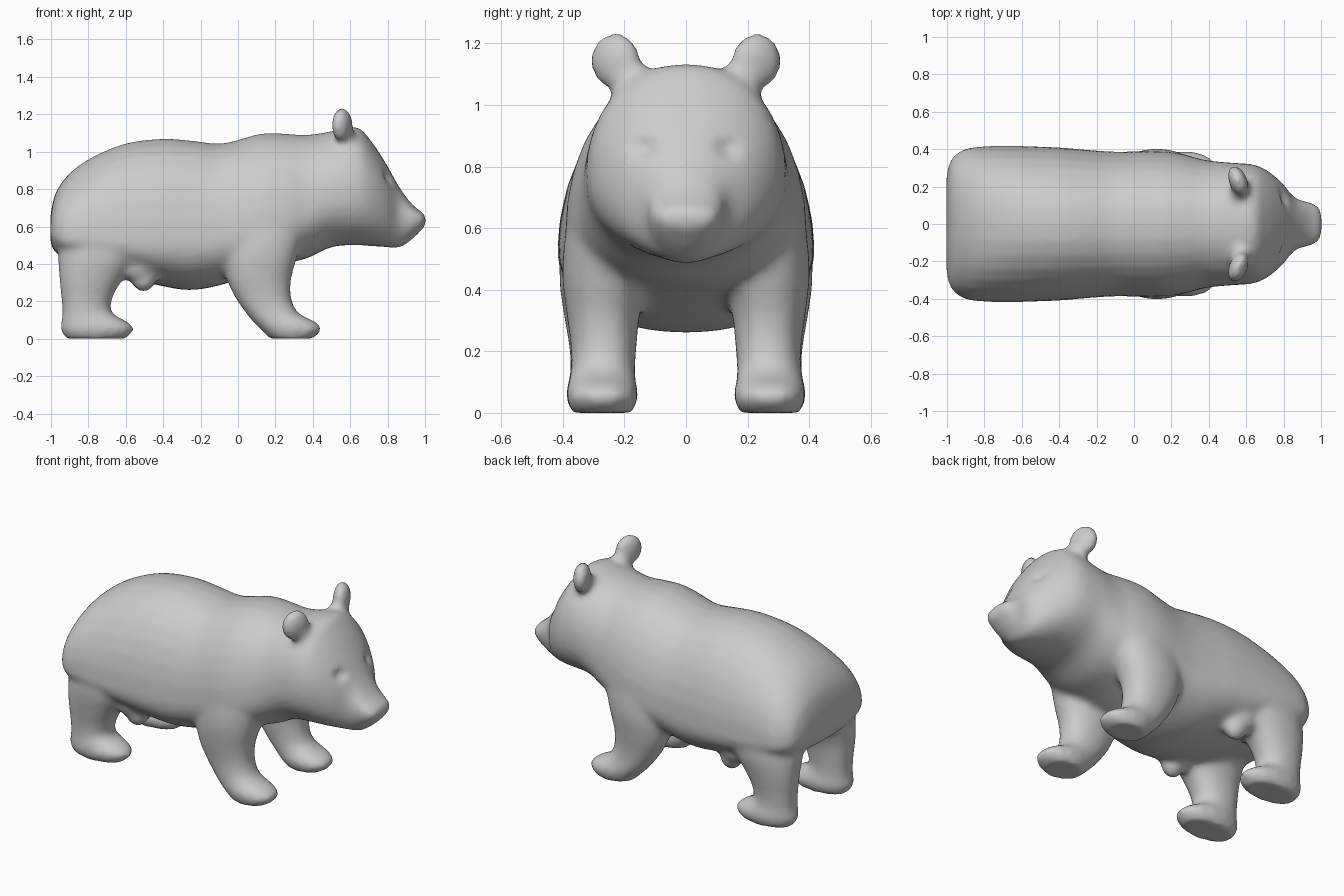
import bpy, bmesh, math
from mathutils import Matrix, Vector

if "Cube" in bpy.data.objects:
    bpy.data.objects.remove(bpy.data.objects["Cube"])

SIDES = 32
STEPS = 4


def spow(v, e):
    return math.copysign(abs(v) ** e, v)


def smooth_rows(rows):
    """Catmull-Rom interpolation between cross-section rows."""
    out = []
    for i in range(len(rows) - 1):
        p = [rows[max(i - 1, 0)], rows[i], rows[i + 1], rows[min(i + 2, len(rows) - 1)]]
        for k in range(STEPS):
            t = k / STEPS
            out.append([0.5 * (2 * b + (c - a) * t + (2 * a - 5 * b + 4 * c - d) * t * t
                               + (3 * b - a - 3 * c + d) * t ** 3) for a, b, c, d in zip(*p)])
    return out + [list(rows[-1])]


def loft(bm, rows, ring):
    """Skin a closed tube through the rings made from each row."""
    rings = []
    for row in smooth_rows(rows):
        pts = [ring(row, 2 * math.pi * i / SIDES) for i in range(SIDES)]
        rings.append([bm.verts.new(p) for p in pts])
    for a, b in zip(rings, rings[1:]):
        for i in range(SIDES):
            j = (i + 1) % SIDES
            bm.faces.new((a[i], a[j], b[j], b[i]))
    bm.faces.new(rings[0][::-1])
    bm.faces.new(rings[-1])


def torso_ring(row, a):
    # row: x, bottom, height of widest point, top, half width
    x, lo, mid, hi, w = row
    s = spow(math.sin(a), 0.93)
    return (x, w * spow(math.cos(a), 0.93), mid + s * ((hi - mid) if s > 0 else (mid - lo)))


def leg_ring(side):
    # row: z, back x, front x, inner y, outer y
    def ring(row, a):
        z, x0, x1, y0, y1 = row
        return ((x0 + x1) / 2 + (x1 - x0) / 2 * spow(math.cos(a), 0.9),
                side * ((y0 + y1) / 2 + (y1 - y0) / 2 * spow(math.sin(a), 0.9)), z)
    return ring


def ellipsoid(bm, centre, radii, rot=Matrix.Identity(4)):
    m = Matrix.Translation(Vector(centre)) @ rot @ Matrix.Diagonal((*radii, 1))
    bmesh.ops.create_uvsphere(bm, u_segments=24, v_segments=16, radius=1, matrix=m)


def make_object(name, bm):
    bmesh.ops.recalc_face_normals(bm, faces=bm.faces)
    me = bpy.data.meshes.new(name)
    bm.to_mesh(me)
    bm.free()
    ob = bpy.data.objects.new(name, me)
    bpy.context.collection.objects.link(ob)
    return ob


def make_cutter(name, centre, radii):
    """Mirrored pair of hidden ellipsoids."""
    bm = bmesh.new()
    for s in (1, -1):
        ellipsoid(bm, (centre[0], s * centre[1], centre[2]), radii)
    ob = make_object(name, bm)
    ob.hide_render = True
    ob.display_type = 'WIRE'
    return ob


def add_remesh(ob, name):
    m = ob.modifiers.new(name, 'REMESH')
    m.mode, m.voxel_size, m.use_smooth_shade = 'VOXEL', 0.016, True


torso = [(-1.003, .51, .57, .66, .26), (-.975, .46, .55, .78, .35), (-.9, .42, .53, .885, .403),
         (-.78, .40, .52, .97, .417), (-.6, .33, .51, 1.045, .417), (-.4, .28, .51, 1.07, .41),
         (-.25, .26, .51, 1.06, .397), (-.08, .29, .53, 1.045, .387), (.12, .36, .57, 1.097, .393),
         (.25, .40, .61, 1.097, .378), (.37, .43, .67, 1.09, .345), (.5, .49, .75, 1.11, .33),
         (.63, .50, .77, 1.135, .32), (.71, .495, .76, 1.06, .288), (.79, .49, .72, .94, .222),
         (.86, .485, .67, .815, .14), (.93, .53, .65, .72, .12), (.98, .58, .64, .68, .10),
         (1.005, .605, .635, .66, .06)]
hind_leg = [(.0, -.92, -.60, .175, .37), (.05, -.95, -.555, .155, .39), (.09, -.945, -.59, .16, .385),
            (.14, -.94, -.675, .17, .375), (.22, -.945, -.67, .165, .38), (.32, -.955, -.615, .15, .397),
            (.45, -.96, -.52, .10, .412), (.6, -.93, -.5, .10, .39)]
front_leg = [(.0, .17, .40, .175, .37), (.05, .12, .45, .155, .388), (.09, .08, .415, .16, .385),
             (.14, .04, .32, .165, .375), (.22, -.015, .285, .16, .375), (.32, -.06, .285, .15, .388),
             (.45, -.08, .32, .12, .402), (.6, -.07, .36, .08, .387), (.75, -.02, .34, .08, .325)]

# Torso with head and muzzle
bm = bmesh.new()
loft(bm, torso, torso_ring)
for s in (1, -1):
    # Legs with feet
    loft(bm, hind_leg, leg_ring(s))
    loft(bm, front_leg, leg_ring(s))
    # Knee bump ahead of each hind leg
    ellipsoid(bm, (-.505, s * .27, .325), (.068, .062, .075))
    ellipsoid(bm, (-.54, s * .27, .375), (.10, .085, .07))
    # Ear disc on a tapering root
    ellipsoid(bm, (.557, s * .23, 1.143), (.05, .088, .093), Matrix.Rotation(s * .4, 4, 'Z'))
    ellipsoid(bm, (.57, s * .175, 1.075), (.052, .085, .07), Matrix.Rotation(s * .6, 4, 'X'))
bear = make_object("bear_body", bm)

# Fuse the parts into one skin
add_remesh(bear, "fuse")

# Carve the eye sockets and the hollows beside the muzzle
for cutter in (make_cutter("eye_socket_cutter", (.85, .15, .87), (.075, .065, .05)),
               make_cutter("muzzle_side_cutter", (.883, .193, .79), (.07, .06, .10))):
    m = bear.modifiers.new(cutter.name, 'BOOLEAN')
    m.operation, m.object, m.solver = 'DIFFERENCE', cutter, 'EXACT'

# Even out the skin and soften it
add_remesh(bear, "refine")
m = bear.modifiers.new("soften", 'SMOOTH')
m.factor, m.iterations = 0.5, 11
